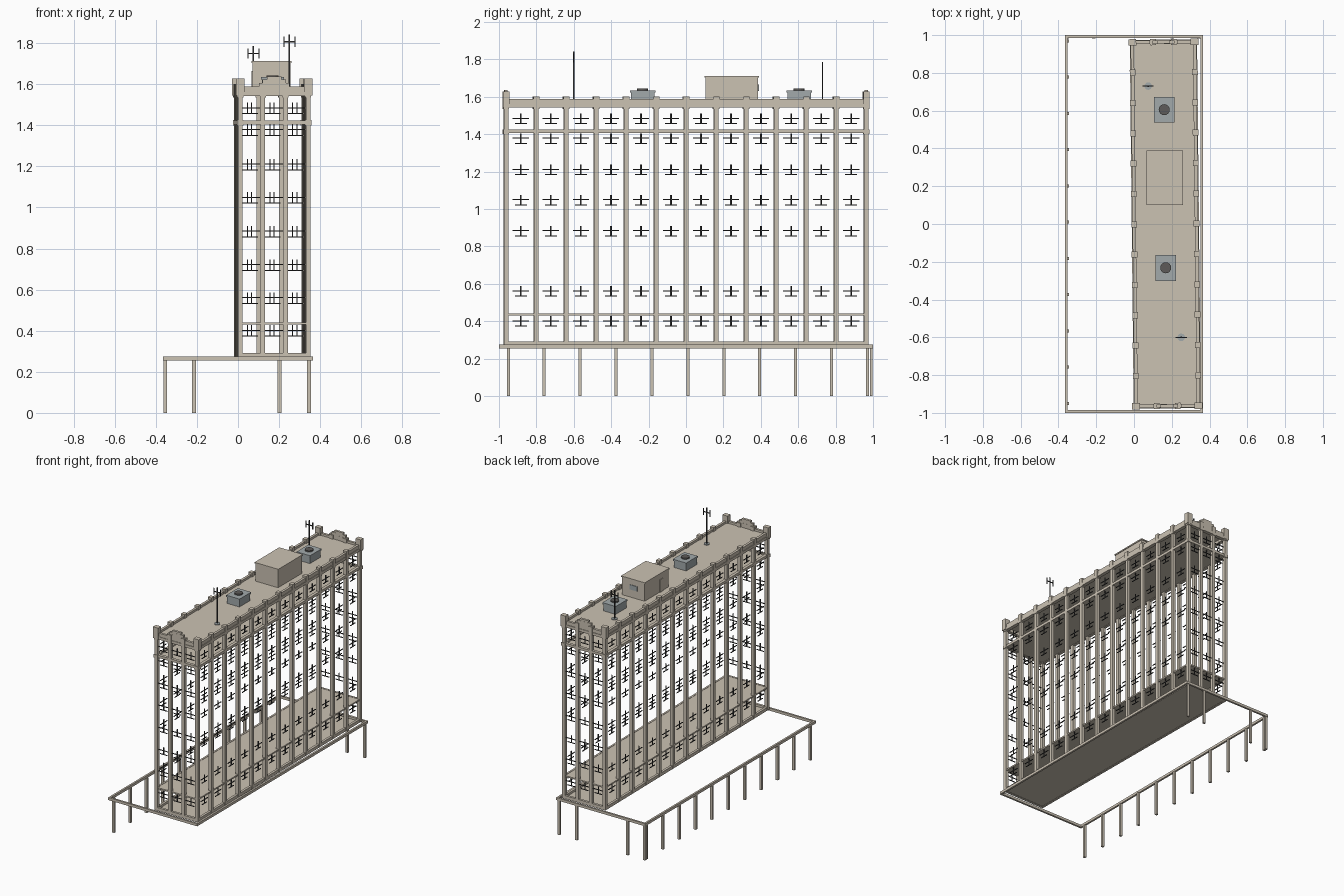
import bpy, bmesh
from mathutils import Matrix, Vector

cube = bpy.data.objects.get("Cube")
if cube:
    bpy.data.objects.remove(cube)


def material(name, r, g, b):
    m = bpy.data.materials.new(name)
    m.use_nodes = True
    m.diffuse_color = (r, g, b, 1)
    m.node_tree.nodes["Principled BSDF"].inputs["Base Color"].default_value = (r, g, b, 1)
    return m


STONE = material("warm_stone", 0.60, 0.54, 0.45)
METAL = material("grey_metal", 0.36, 0.40, 0.41)
DARK = material("dark_metal", 0.05, 0.05, 0.05)
FAN = material("fan_grey", 0.11, 0.105, 0.10)

# The tower stands slightly turned on its base
TOWER = Matrix.Translation((0.166, 0, 0)) @ Matrix.Rotation(0.0105, 4, 'Z')
HX, HY = 0.165, 0.963            # column centre lines
BAYS_X, BAYS_Y = 3, 12


def build(name, mat, boxes, frame=Matrix()):
    """One object from boxes given as (x0, x1, y0, y1, z0, z1)."""
    bm = bmesh.new()
    for x0, x1, y0, y1, z0, z1 in boxes:
        centre = Vector((x0 + x1, y0 + y1, z0 + z1)) / 2
        size = Matrix.Diagonal((x1 - x0, y1 - y0, z1 - z0, 1))
        bmesh.ops.create_cube(bm, size=1, matrix=Matrix.Translation(centre) @ size)
    return finish(name, mat, bm, frame)


def finish(name, mat, bm, frame=Matrix()):
    me = bpy.data.meshes.new(name)
    bm.to_mesh(me)
    bm.free()
    me.materials.append(mat)
    ob = bpy.data.objects.new(name, me)
    ob.matrix_world = frame
    bpy.context.collection.objects.link(ob)
    return ob


def disc(name, mat, x, y, z, r, h):
    bm = bmesh.new()
    bmesh.ops.create_cone(bm, cap_ends=True, segments=16, radius1=r, radius2=r, depth=h,
                          matrix=Matrix.Translation((x, y, z + h / 2)))
    return finish(name, mat, bm)


def post(x, y, w, d, z0, z1):
    return (x - w / 2, x + w / 2, y - d / 2, y + d / 2, z0, z1)


def ring(t, z0, z1, hx=HX, hy=HY):
    """Four beams round a rectangle."""
    out = []
    for s in (-1, 1):
        out.append(post(s * hx, 0, t, 2 * hy + t, z0, z1))
        out.append(post(0, s * hy, 2 * hx - t, t, z0, z1))
    return out


# Column grid
xs = [-HX + 2 * HX * i / BAYS_X for i in range(BAYS_X + 1)]
ys = [-HY + 2 * HY * i / BAYS_Y for i in range(BAYS_Y + 1)]
edge = [(x, y) for x in (-HX, HX) for y in ys]
edge += [(x, y) for x in xs[1:-1] for y in (-HY, HY)]
corners = [(x, y) for x in (-HX, HX) for y in (-HY, HY)]

build("columns", STONE, [post(x, y, 0.022, 0.024, 0.27, 1.575) for x, y in edge], TOWER)
build("parapet_blocks", STONE, [post(x, y, 0.03, 0.032, 1.535, 1.602) for x, y in edge], TOWER)
build("corner_posts", STONE, [post(x, y, 0.042, 0.034, 1.545, 1.628) for x, y in corners], TOWER)
build("corner_lower_blocks", STONE, [post(x, y, 0.032, 0.032, 1.40, 1.425) for x, y in corners], TOWER)

# Horizontal bands and parapet
build("base_band", STONE, ring(0.018, 0.268, 0.292), TOWER)
build("lower_band", STONE, ring(0.014, 0.430, 0.440), TOWER)
build("upper_band", STONE, ring(0.022, 1.405, 1.424), TOWER)
build("cornice", STONE, ring(0.026, 1.542, 1.562), TOWER)
build("parapet", STONE, ring(0.018, 1.562, 1.588), TOWER)

# Floor slabs and roof
for name, z in (("ground_floor", 0.270), ("first_floor", 0.432),
                ("top_floor", 1.408), ("roof", 1.566)):
    build(name, STONE, [post(0, 0, 2 * HX, 2 * HY, z, z + 0.006)], TOWER)

# Stepped pediments on both short ends
steps = []
for s in (-1, 1):
    for w, z in ((0.15, 1.605), (0.115, 1.622), (0.07, 1.637)):
        steps.append(post(0, s * HY, w, 0.016 + w * 0.02, 1.58, z))
build("end_pediments", STONE, steps, TOWER)

# Window bars: mullion, transom and sill line in every bay
rows = [0.395, 0.555, 0.715, 0.878, 1.043, 1.205, 1.372, 1.478]
bars = []
T = 0.005


def window(along_x, centre, face, z):
    for half, z0, z1 in ((T / 2, z - 0.024, z + 0.032),
                         (0.042, z + 0.004, z + 0.004 + T),
                         (0.030, z - 0.024, z - 0.024 + T)):
        if along_x:
            bars.append((centre - half, centre + half, face - T / 2, face + T / 2, z0, z1))
        else:
            bars.append((face - T / 2, face + T / 2, centre - half, centre + half, z0, z1))


for row, z in enumerate(rows):
    for s in (-1, 1):
        for a, b in zip(xs, xs[1:]):
            window(True, (a + b) / 2, s * HY, z)
        if row != 2:
            for a, b in zip(ys, ys[1:]):
                window(False, (a + b) / 2, s * HX, z)
build("window_bars", DARK, bars, TOWER)

# Terrace frame and its legs
build("terrace_frame", STONE, ring(0.014, 0.255, 0.274, 0.358, 0.993))
legs = [post(-0.354, -0.95 + 0.192 * i, 0.018, 0.016, 0, 0.256) for i in range(11)]
legs += [post(x, 0.99, 0.018, 0.014, 0, 0.256) for x in (-0.354, -0.214, 0.202, 0.346)]
build("terrace_legs", STONE, legs)

# Rooftop house
build("roof_house", STONE, [(0.07, 0.255, 0.105, 0.385, 1.57, 1.705)])
build("roof_house_cap", STONE, [(0.065, 0.26, 0.10, 0.39, 1.703, 1.712)])
build("roof_house_door", STONE, [(0.065, 0.071, 0.17, 0.21, 1.572, 1.665)])
build("roof_house_vent", METAL, [(0.13, 0.19, 0.384, 0.389, 1.63, 1.665)])

# Cooling units
for i, (x, y) in enumerate(((0.16, 0.605), (0.168, -0.232))):
    build(f"cooling_unit_{i}", METAL, [post(x, y, 0.10, 0.125, 1.572, 1.625),
                                       post(x, y, 0.11, 0.137, 1.622, 1.634)])
    disc(f"cooling_fan_{i}", FAN, x, y, 1.634, 0.029, 0.009)

# Antennas
for i, (x, y, top) in enumerate(((0.075, 0.73, 1.785), (0.25, -0.60, 1.842))):
    z = top - 0.035
    disc(f"antenna_foot_{i}", METAL, x, y, 1.572, 0.02, 0.006)
    parts = [post(x, y, 0.007, 0.007, 1.57, top), post(x, y, 0.055, 0.005, z - 0.003, z + 0.003)]
    parts += [post(x + s * 0.027, y, 0.005, 0.005, z - 0.025, z + 0.025) for s in (-1, 1)]
    build(f"antenna_{i}", DARK, parts)
